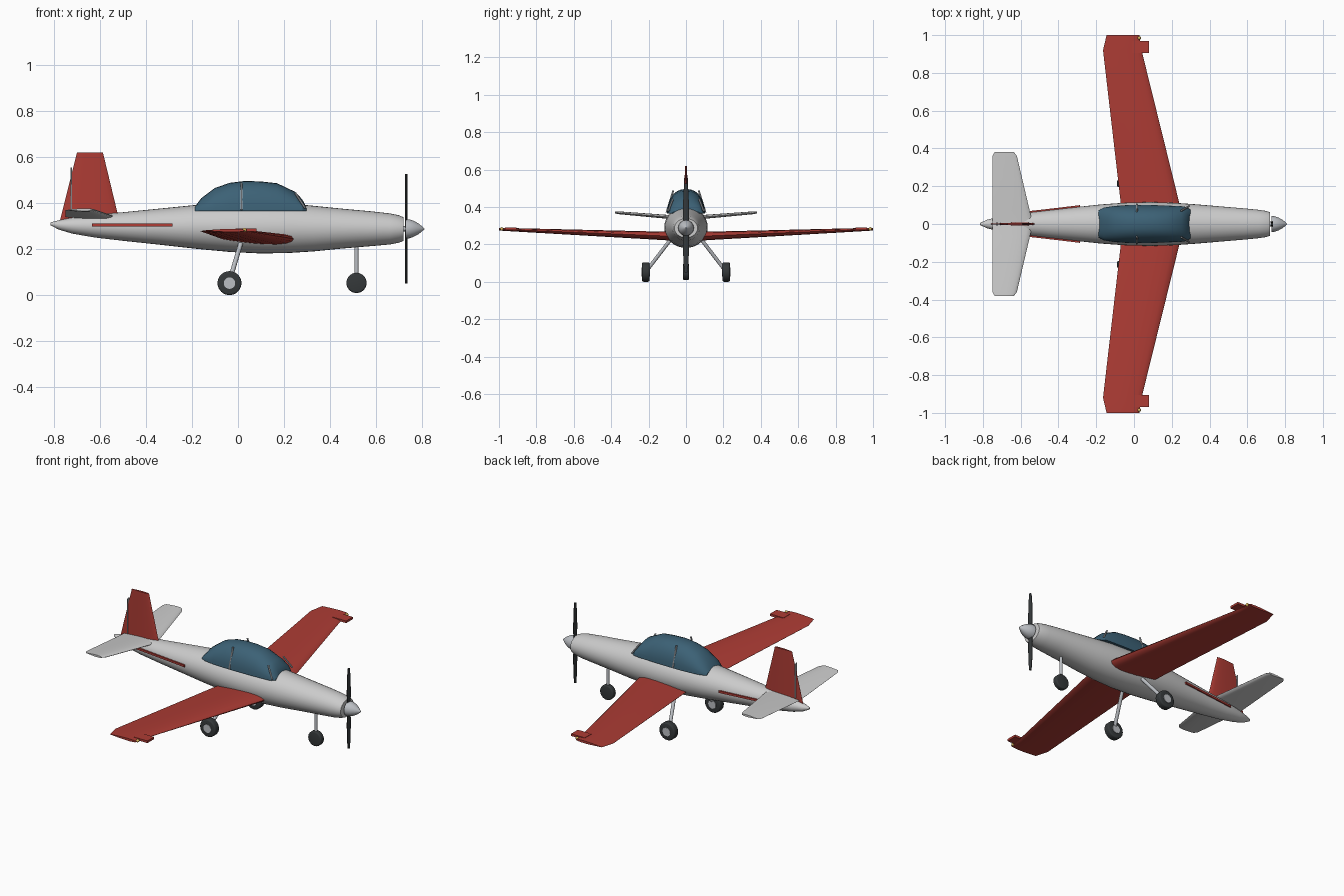
import bpy, bmesh
from math import sin, cos, pi, sqrt
from mathutils import Vector

if "Cube" in bpy.data.objects:
    bpy.data.objects.remove(bpy.data.objects["Cube"])


def material(name, rgb):
    m = bpy.data.materials.new(name)
    m.diffuse_color = (*rgb, 1)
    m.use_nodes = True
    m.node_tree.nodes["Principled BSDF"].inputs["Base Color"].default_value = m.diffuse_color
    return m


RED = material("red_paint", (0.42, 0.045, 0.035))
GLASS = material("blue_glass", (0.045, 0.12, 0.18))
RUBBER = material("dark_rubber", (0.035, 0.04, 0.042))
BODY = material("light_grey", (0.62, 0.62, 0.62))
METAL = material("metal", (0.5, 0.52, 0.55))
LAMP = material("amber_lamp", (0.75, 0.5, 0.12))


def finish(name, bm, mat, angle=0.6):
    bmesh.ops.recalc_face_normals(bm, faces=bm.faces)
    me = bpy.data.meshes.new(name)
    bm.to_mesh(me)
    bm.free()
    ob = bpy.data.objects.new(name, me)
    bpy.context.collection.objects.link(ob)
    me.materials.append(mat)
    bpy.ops.object.select_all(action='DESELECT')
    ob.select_set(True)
    bpy.context.view_layer.objects.active = ob
    bpy.ops.object.shade_smooth_by_angle(angle=angle)
    return ob


def loft(name, rings, mat, angle=0.6):
    """Skin a list of equally sized closed rings and cap both ends."""
    bm = bmesh.new()
    rows = [[bm.verts.new(p) for p in r] for r in rings]
    n = len(rows[0])
    for a, b in zip(rows, rows[1:]):
        for i in range(n):
            bm.faces.new((a[i], a[(i + 1) % n], b[(i + 1) % n], b[i]))
    bm.faces.new(rows[0])
    bm.faces.new(rows[-1])
    return finish(name, bm, mat, angle)


def rod(name, a, b, r, mat, sides=12, bevel=0):
    """Cylinder from point a to point b."""
    a, b = Vector(a), Vector(b)
    bm = bmesh.new()
    bmesh.ops.create_cone(bm, cap_ends=True, segments=sides, radius1=r, radius2=r, depth=(b - a).length)
    if bevel:
        rims = [e for e in bm.edges if abs(e.verts[0].co.z - e.verts[1].co.z) < 1e-5]
        bmesh.ops.bevel(bm, geom=rims, offset=bevel, segments=3, profile=0.5, affect='EDGES')
    q = (b - a).to_track_quat('Z', 'Y')
    for v in bm.verts:
        v.co = q @ v.co + (a + b) / 2
    return finish(name, bm, mat)


def box(name, lo, hi, mat):
    return loft(name, [[(x, y, z) for x, y in ((lo[0], lo[1]), (hi[0], lo[1]), (hi[0], hi[1]), (lo[0], hi[1]))]
                       for z in (lo[2], hi[2])], mat)


def airfoil(lead, trail, thick):
    """Closed teardrop section as (x, offset) pairs."""
    ts = [(1 - cos(pi * i / 9)) / 2 for i in range(10)]

    def h(t):
        return thick * (1.485 * sqrt(t) - 0.63 * t - 1.758 * t**2 + 1.4215 * t**3 - 0.5 * t**4)
    up = [(lead + (trail - lead) * t, h(t)) for t in ts]
    return up + [(x, -o) for x, o in up[-1:0:-1]]


def surface(name, stations, side, mat):
    """Wing-like panel; station = (y, lead x, trail x, z, thickness)."""
    return loft(name, [[(x, side * y, z + o) for x, o in airfoil(le, te, th)]
                       for y, le, te, z, th in stations], mat, 0.7)


# Fuselage: x, bottom z, top z, half width
hull = [(-0.815, .304, .316, .005), (-0.78, .285, .325, .022), (-0.72, .267, .337, .038), (-0.62, .25, .35, .054),
        (-0.50, .236, .36, .068), (-0.35, .22, .375, .085), (-0.17, .20, .393, .104), (-0.03, .187, .401, .114),
        (0.10, .181, .403, .116), (0.22, .183, .399, .112), (0.33, .19, .388, .104), (0.46, .203, .375, .093),
        (0.58, .213, .364, .083), (0.66, .22, .355, .075), (0.70, .228, .347, .069), (0.72, .236, .338, .062)]
loft("fuselage", [[(x, w * cos(t), (lo + hi) / 2 + (hi - lo) / 2 * sin(t))
                   for t in (2 * pi * i / 32 for i in range(32))] for x, lo, hi, w in hull], BODY)

# Canopy: x, top z, half width over a flat sill
dome = [(-0.187, .385, .072), (-0.16, .421, .087), (-0.10, .466, .096), (-0.035, .488, .1), (0.03, .496, .101),
        (0.10, .494, .1), (0.17, .486, .098), (0.25, .448, .094), (0.28, .415, .09), (0.298, .380, .076)]
loft("canopy", [[(x, w * cos(t) * abs(cos(t))**-0.15 if abs(cos(t)) > 1e-6 else 0, .366 + (top - .366) * sin(t))
                 for t in (pi * i / 16 for i in range(17))] for x, top, w in dome], GLASS, 0.5)

# Propeller and spinner
rings = [(.728, .042), (.745, .041), (.765, .034), (.785, .023), (.80, .011), (.81, .002)]
loft("spinner", [[(x, r * cos(t), .288 + r * sin(t)) for t in (2 * pi * i / 24 for i in range(24))]
                 for x, r in rings], METAL)
blade = [(-.238, .007), (-.2, .013), (-.1, .018), (0, .015), (.1, .018), (.2, .013), (.238, .007)]
loft("propeller", [[(.731 + .006 * cos(t), w * sin(t), .288 + z) for t in (2 * pi * i / 10 for i in range(10))]
                   for z, w in blade], RUBBER)
rod("propeller_shaft", (.70, 0, .288), (.735, 0, .288), .012, METAL)

# Fin and rudder hinge
loft("tail_fin", [[(x, o, z) for (x, o), z in zip(airfoil(le, te, th), zs)]
                  for le, te, th, zs in ((-.515, -.775, .016, [.32] * 19), (-.587, -.70, .013, [.619] * 19))], RED)
for s, tag in ((1, "left"), (-1, "right")):
    rod(f"{tag}_rudder_hinge", (-.725, s * .006, .35), (-.725, s * .006, .555), .004, METAL, 8)

    # Wings, leading-edge tabs and tip lamps
    surface(f"{tag}_wing", [(0, .262, -.058, .24, .05), (.11, .24, -.07, .245, .046), (.92, .04, -.164, .278, .018),
                            (1.0, .028, -.145, .281, .014)], s, RED)
    box(f"{tag}_wing_tab", (-.01, s * .905, .276), (.08, s * .968, .289), RED)
    bm = bmesh.new()
    bmesh.ops.create_uvsphere(bm, u_segments=12, v_segments=8, radius=.009)
    bmesh.ops.translate(bm, verts=bm.verts, vec=(.028, s * .985, .283))
    finish(f"{tag}_wing_lamp", bm, LAMP)

    # Tailplane
    surface(f"{tag}_tailplane", [(0, -.535, -.75, .34, .024), (.07, -.552, -.75, .345, .022),
                                 (.36, -.62, -.75, .369, .015), (.38, -.635, -.738, .371, .012)], s, BODY)

    # Side stripe hugging the rear fuselage
    stripe = [(-.635, .055), (-.55, .065), (-.40, .082), (-.285, .096)]
    loft(f"{tag}_side_stripe", [[(x, s * (y + dy), .305 + dz) for dy, dz in
                                 ((-.012, -.006), (.004, -.006), (.004, .006), (-.012, .006))]
                                for x, y in stripe], RED)

    # Canopy frame rods
    rod(f"{tag}_canopy_mid_frame", (.015, s * .104, .37), (.015, s * .068, .488), .005, METAL, 8)
    rod(f"{tag}_canopy_front_frame", (.292, s * .095, .378), (.25, s * .07, .442), .005, METAL, 8)

    # Main landing gear
    rod(f"{tag}_main_strut", (.015, s * .075, .235), (-.037, s * .21, .06), .010, METAL)
    rod(f"{tag}_main_wheel", (-.037, s * .195, .052), (-.037, s * .235, .052), .052, RUBBER, 32, .008)
    rod(f"{tag}_main_hub", (-.037, s * .192, .052), (-.037, s * .238, .052), .025, METAL, 24)

# Nose landing gear
rod("nose_strut", (.515, 0, .23), (.515, 0, .06), .009, METAL)
rod("nose_wheel", (.515, -.016, .053), (.515, .016, .053), .044, RUBBER, 32, .007)
